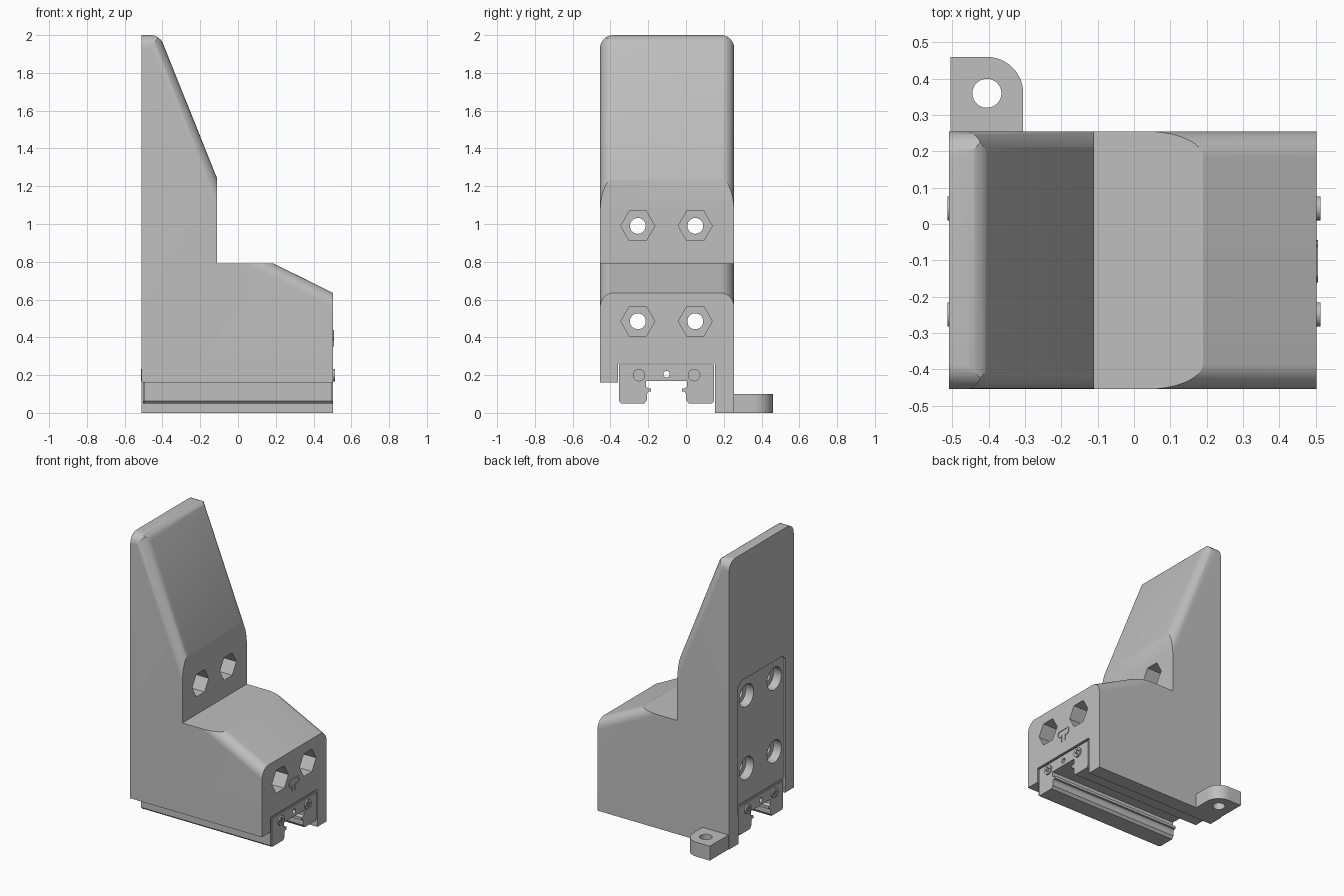
import bpy, bmesh, math
from mathutils import Vector

if "Cube" in bpy.data.objects:
    bpy.data.objects.remove(bpy.data.objects["Cube"], do_unlink=True)


def material(name, value):
    m = bpy.data.materials.new(name)
    m.use_nodes = True
    m.diffuse_color = (value, value, value, 1)
    m.node_tree.nodes["Principled BSDF"].inputs["Base Color"].default_value = (value, value, value, 1)
    return m


GREY = material("light_grey", 0.52)
FRONT, BACK = 0.503, -0.51       # ends of the body in x
NEAR, FAR = -0.455, 0.255        # sides of the body in y
MID = -0.103                     # centre of the carriage in y
R = 0.07                         # edge rounding


def prism(name, points, sweep):
    """Extrude a closed 3D outline along a vector."""
    bm = bmesh.new()
    face = bm.faces.new([bm.verts.new(p) for p in points])
    geo = bmesh.ops.extrude_face_region(bm, geom=[face])["geom"]
    bmesh.ops.translate(bm, vec=Vector(sweep), verts=[g for g in geo if isinstance(g, bmesh.types.BMVert)])
    bmesh.ops.recalc_face_normals(bm, faces=bm.faces)
    mesh = bpy.data.meshes.new(name)
    bm.to_mesh(mesh)
    bm.free()
    mesh.materials.append(GREY)
    obj = bpy.data.objects.new(name, mesh)
    bpy.context.collection.objects.link(obj)
    return obj


def box(name, x, y, z):
    return prism(name, [(x[0], y[0], z[0]), (x[0], y[1], z[0]), (x[0], y[1], z[1]), (x[0], y[0], z[1])],
                 (x[1] - x[0], 0, 0))


def rod(name, x0, x1, y, z, r, sides=32):
    """Regular prism along x."""
    turn = [2 * math.pi * i / sides for i in range(sides)]
    return prism(name, [(x0, y + r * math.cos(a), z + r * math.sin(a)) for a in turn], (x1 - x0, 0, 0))


def cut(obj, cutter):
    mod = obj.modifiers.new("cut", "BOOLEAN")
    mod.operation, mod.solver, mod.object = "DIFFERENCE", "EXACT", cutter
    bpy.context.view_layer.objects.active = obj
    bpy.ops.object.modifier_apply(modifier=mod.name)
    bpy.data.objects.remove(cutter, do_unlink=True)


def smooth(obj):
    bpy.ops.object.select_all(action="DESELECT")
    obj.select_set(True)
    bpy.context.view_layer.objects.active = obj
    bpy.ops.object.shade_smooth_by_angle(angle=math.radians(25))


def round_edge(obj, start, end, side):
    """Round a long edge of the body running from start to end (x, z)."""
    a, b = Vector((start[0], 0, start[1])), Vector((end[0], 0, end[1]))
    along = b - a
    out = Vector((-along.z, 0, along.x)).normalized()
    edge_y, e = (FAR, 0.03) if side > 0 else (NEAR, 0.03)
    steps = [math.pi / 2 * i / 12 for i in range(13)]
    section = [(R * (1 - math.sin(t)), R * (1 - math.cos(t))) for t in steps]
    section += [(-e, R), (-e, -e), (R, -e)]
    pts = [a - out * depth + Vector((0, edge_y - side * inset, 0)) for inset, depth in section]
    cut(obj, prism("edge_cutter", pts, along))


# Body: side profile with a softened crest
crest, knee = Vector((-0.415, 2.0)), Vector((-0.11, 1.24))
shelf, nose = Vector((0.19, 0.79)), Vector((FRONT, 0.635))
slope = (knee - crest).normalized()
angle = math.atan2(-slope.y, slope.x)
reach = R * math.tan(angle / 2)
arc = [math.pi / 2 - angle * i / 10 for i in range(11)]
profile = [(BACK, 0), (BACK, 2)]
profile += [(crest.x - reach + R * math.cos(t), 2 - R + R * math.sin(t)) for t in arc]
profile += [tuple(knee), (knee.x, shelf.y), tuple(shelf), tuple(nose), (FRONT, 0)]
body = prism("body", [(x, NEAR, z) for x, z in profile], (0, FAR - NEAR, 0))

# Rounded long edges of crest, tower slope and front slope
step = (nose - shelf).normalized()
for side in (-1, 1):
    round_edge(body, (BACK - 0.05, 2), (-0.3, 2), side)
    round_edge(body, crest - slope * 0.15, knee + slope * 0.26, side)
    round_edge(body, shelf - step * 0.21, nose + step * 0.1, side)

# Underside step and carriage slot
cut(body, box("step_cutter", (-1, 1), (-1, 0.153), (-1, 0.16)))
cut(body, box("slot_cutter", (-1, 1), (-0.36, 0.153), (-1, 0.262)))

# Shallow mounting recess on the back
recess = [(-0.362, 0.2), (0.156, 0.2), (0.156, 1.09), (0.126, 1.12), (-0.332, 1.12), (-0.362, 1.09)]
cut(body, prism("recess_cutter", [(BACK - 0.05, y, z) for y, z in recess], (0.06, 0, 0)))

# Bolt holes with hexagonal nut pockets in front and round pockets behind
for y in (MID - 0.152, MID + 0.152):
    for z, face, depth in ((0.99, knee.x, 0.2), (0.485, FRONT, 0.3)):
        cut(body, rod("bolt_cutter", -1, 1, y, z, 0.042))
        cut(body, rod("nut_cutter", face - depth, face + 0.1, y, z, 0.09, 6))
        cut(body, rod("head_cutter", BACK - 0.1, BACK + 0.07, y, z, 0.078))
smooth(body)

# Side mounting tab with rounded corner and hole
quarter = [math.pi / 2 * i / 12 for i in range(13)]
tab_outline = [(-0.505, FAR), (-0.305, FAR)]
tab_outline += [(-0.405 + 0.1 * math.cos(t), 0.36 + 0.1 * math.sin(t)) for t in quarter]
tab_outline.append((-0.505, 0.46))
tab = prism("mounting_tab", [(x, y, 0) for x, y in tab_outline], (0, 0, 0.1))
ring = [2 * math.pi * i / 32 for i in range(32)]
cut(tab, prism("tab_hole_cutter", [(-0.405 + 0.04 * math.cos(t), 0.36 + 0.04 * math.sin(t), -0.1) for t in ring],
               (0, 0, 0.3)))
smooth(tab)


def mirrored(half):
    """Outline in y-z mirrored about the carriage centre."""
    return [(MID - y, z) for y, z in half] + [(MID + y, z) for y, z in reversed(half)]


# Linear carriage with a ridged rail channel
channel = [(0.108, 0.17), (0.108, 0.138), (0.096, 0.13), (0.082, 0.13), (0.082, 0.112), (0.096, 0.112),
           (0.104, 0.1), (0.104, 0.068), (0.118, 0.05)]
outer = [(0.24, 0.05), (0.252, 0.062), (0.252, 0.255)]
carriage = prism("carriage", [(-0.497, y, z) for y, z in mirrored(channel + outer)], (0.994, 0, 0))
cut(carriage, rod("port_cutter", -1, 1, MID, 0.205, 0.017, 24))

# End seals, screws with crossed slots
seal = channel + [(0.232, 0.05), (0.244, 0.062), (0.244, 0.246)]
for label, s in (("front", 1), ("back", -1)):
    plate = prism(label + "_end_seal", [(s * 0.497, y, z) for y, z in mirrored(seal)], (s * 0.006, 0, 0))
    cut(plate, rod("port_cutter", -1, 1, MID, 0.205, 0.017, 24))
    for y in (MID - 0.146, MID + 0.146):
        screw = rod(label + "_screw", s * 0.5, s * 0.513, y, 0.2, 0.033, 24)
        for w, h in ((0.02, 0.005), (0.005, 0.02)):
            x = sorted((s * 0.507, s * 0.53))
            cut(screw, box("slot_cutter", x, (y - w, y + w), (0.2 - h, 0.2 + h)))
        smooth(screw)

# Thin raised outline of the rail section above the carriage
rail = [(0.016, 0.355), (0.016, 0.39), (0.04, 0.39), (0.053, 0.4), (0.053, 0.42), (0.042, 0.433)]
path = mirrored(rail)
for i, (p, q) in enumerate(zip(path, path[1:])):
    p, q = Vector(p), Vector(q)
    d = (q - p).normalized() * 0.004
    n = Vector((-d.y, d.x))
    quad = [p - d + n, q + d + n, q + d - n, p - d - n]
    prism("rail_outline_%d" % i, [(FRONT - 0.002, c.x, c.y) for c in quad], (0.006, 0, 0))
